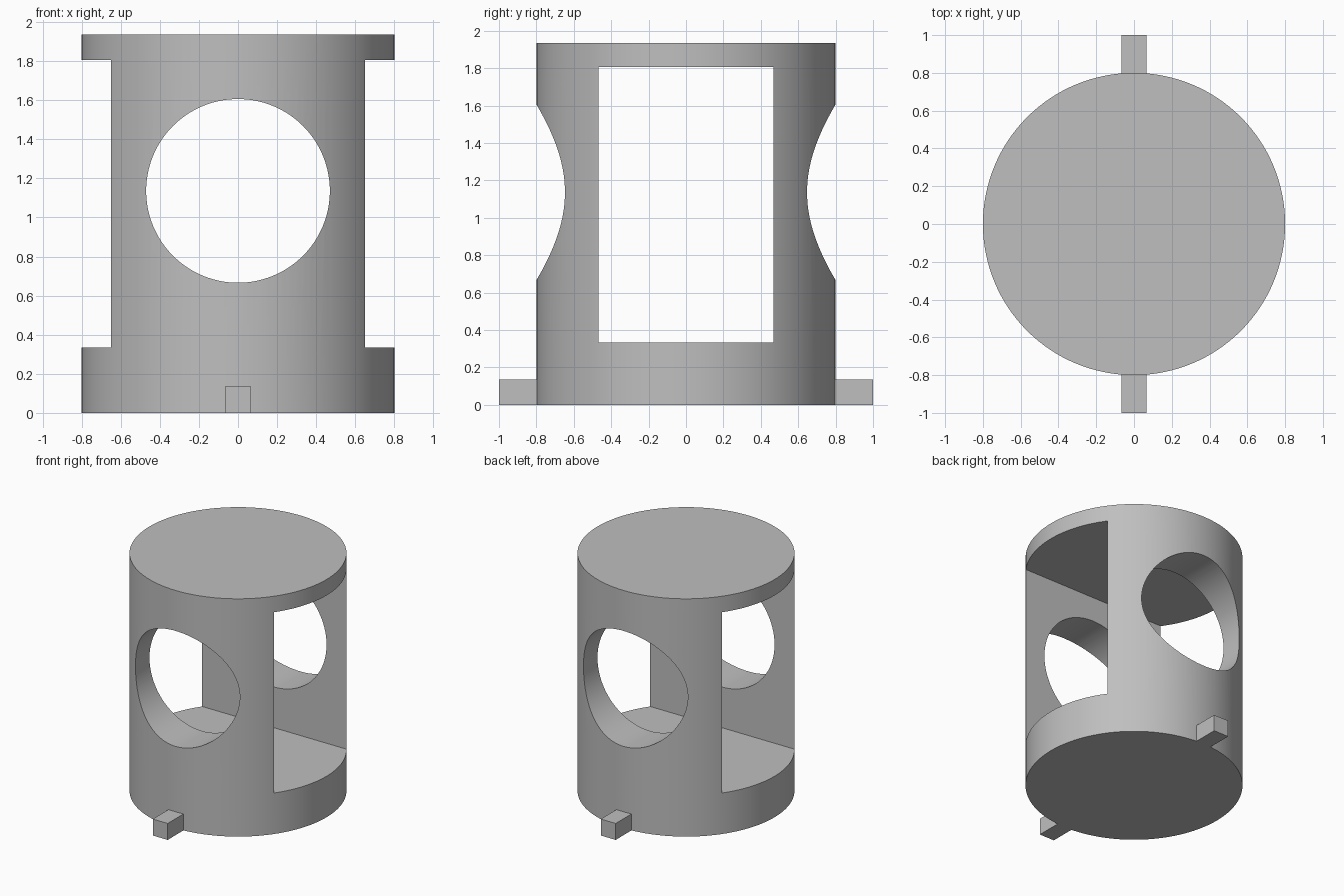
import bpy
import math

cube = bpy.data.objects.get("Cube")
if cube:
    bpy.data.objects.remove(cube, do_unlink=True)

RADIUS, HEIGHT = 0.8, 1.935
HOLE_R, HOLE_Z = 0.47, 1.136
WIN_HALF, WIN_LOW, WIN_HIGH = 0.467, 0.334, 1.805
TAB = 0.134

grey = bpy.data.materials.new("plain grey")
grey.use_nodes = True
colour = (0.52, 0.52, 0.52, 1)
grey.diffuse_color = colour
grey.node_tree.nodes["Principled BSDF"].inputs["Base Color"].default_value = colour


def finish(name):
    obj = bpy.context.object
    obj.name = name
    obj.data.materials.append(grey)
    return obj


def box(name, size, centre):
    bpy.ops.mesh.primitive_cube_add(size=1, location=centre)
    obj = finish(name)
    obj.scale = size
    bpy.ops.object.transform_apply(location=False, rotation=False, scale=True)
    return obj


def cylinder(name, radius, depth, z, tilt=0):
    bpy.ops.mesh.primitive_cylinder_add(vertices=128, radius=radius, depth=depth,
                                        location=(0, 0, z), rotation=(tilt, 0, 0))
    return finish(name)


# Solid round body
body = cylinder("body", RADIUS, HEIGHT, HEIGHT / 2)

# Rectangular window through the sides, round hole through front and back
cutters = [
    box("window_cutter", (3, 2 * WIN_HALF, WIN_HIGH - WIN_LOW),
        (0, 0, (WIN_LOW + WIN_HIGH) / 2)),
    cylinder("hole_cutter", HOLE_R, 3, HOLE_Z, math.pi / 2),
]
bpy.context.view_layer.objects.active = body
for cutter in cutters:
    mod = body.modifiers.new(cutter.name, "BOOLEAN")
    mod.operation = "DIFFERENCE"
    mod.solver = "EXACT"
    mod.object = cutter
    bpy.ops.object.modifier_apply(modifier=mod.name)
for cutter in cutters:
    bpy.data.objects.remove(cutter, do_unlink=True)

bpy.ops.object.select_all(action="DESELECT")
body.select_set(True)
bpy.context.view_layer.objects.active = body
bpy.ops.object.shade_smooth_by_angle(angle=math.radians(30))

# Locating tabs at the foot, front and back
for name, side in (("front_tab", -1), ("back_tab", 1)):
    box(name, (TAB, 0.25, TAB), (0, side * 0.875, TAB / 2))
